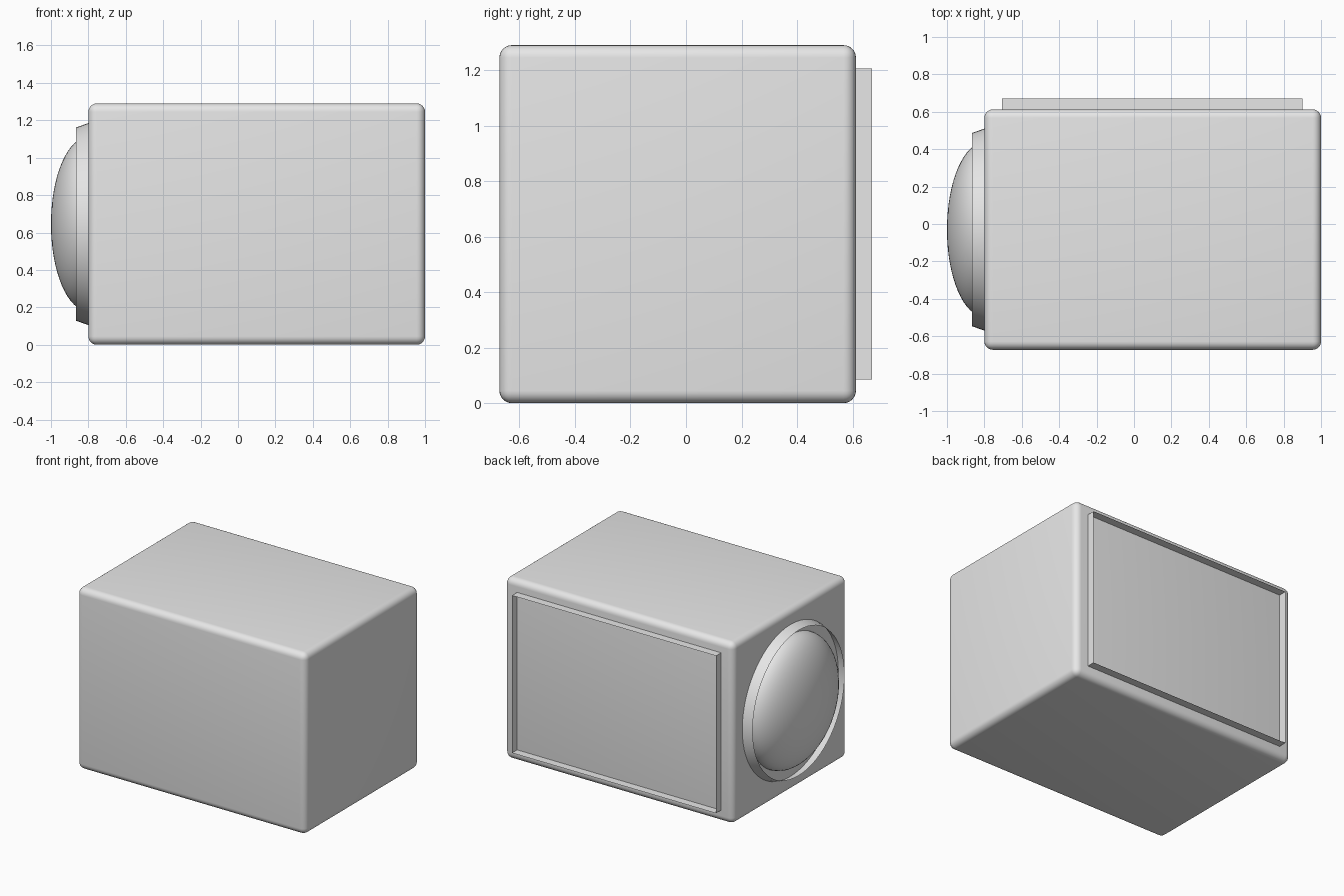
import bpy
import bmesh
from math import cos, sin, pi
from mathutils import Vector

cube = bpy.data.objects.get("Cube")
if cube:
    bpy.data.objects.remove(cube, do_unlink=True)

grey = bpy.data.materials.new("plain grey")
grey.use_nodes = True
grey.diffuse_color = (0.8, 0.8, 0.8, 1)
grey.node_tree.nodes["Principled BSDF"].inputs["Base Color"].default_value = (0.8, 0.8, 0.8, 1)

CY, CZ = -0.03, 0.645   # middle of the body


def add_object(name, bm, smooth=True):
    mesh = bpy.data.meshes.new(name)
    bm.to_mesh(mesh)
    bm.free()
    mesh.materials.append(grey)
    obj = bpy.data.objects.new(name, mesh)
    bpy.context.collection.objects.link(obj)
    if smooth:
        bpy.ops.object.select_all(action='DESELECT')
        bpy.context.view_layer.objects.active = obj
        obj.select_set(True)
        bpy.ops.object.shade_smooth_by_angle(angle=pi / 6)
    return obj


def loft(bm, rings):
    """Skin equal-length closed rings of points."""
    loops = [[bm.verts.new(p) for p in ring] for ring in rings]
    for a, b in zip(loops, loops[1:]):
        for i in range(len(a)):
            j = (i + 1) % len(a)
            bm.faces.new((a[i], a[j], b[j], b[i]))
    return loops


def circle(x, r, n=64):
    return [Vector((x, CY + r * cos(2 * pi * i / n), CZ + r * sin(2 * pi * i / n)))
            for i in range(n)]


# Rounded body
bm = bmesh.new()
bmesh.ops.create_cube(bm, size=1)
bmesh.ops.scale(bm, vec=(1.8, 1.285, 1.29), verts=bm.verts)
bmesh.ops.translate(bm, vec=(0.1, CY, CZ), verts=bm.verts)
bmesh.ops.bevel(bm, geom=bm.edges[:], offset=0.045, segments=6, profile=0.5, affect='EDGES')
add_object("body", bm)

# Thin open rim standing on the back
bm = bmesh.new()
corners = [(-0.705, 0.085), (0.9, 0.085), (0.9, 1.205), (-0.705, 1.205)]
loft(bm, [[(x, y, z) for x, z in corners] for y in (0.61, 0.67)])
bmesh.ops.recalc_face_normals(bm, faces=bm.faces)
add_object("back_rim", bm, smooth=False)

# Thin tapered collar, open at its end
bm = bmesh.new()
loft(bm, [circle(-0.8, 0.54), circle(-0.865, 0.517)])
bmesh.ops.recalc_face_normals(bm, faces=bm.faces)
add_object("lens_collar", bm)

# Domed lens inside the collar
bm = bmesh.new()
STEPS = 16
angles = [pi / 2 * i / STEPS for i in range(STEPS)]
loops = loft(bm, [circle(-0.8 - 0.2 * sin(a), 0.466 * cos(a)) for a in angles])
tip = bm.verts.new((-1.0, CY, CZ))
last = loops[-1]
for i, v in enumerate(last):
    bm.faces.new((v, last[(i + 1) % len(last)], tip))
bmesh.ops.recalc_face_normals(bm, faces=bm.faces)
add_object("lens_dome", bm)
